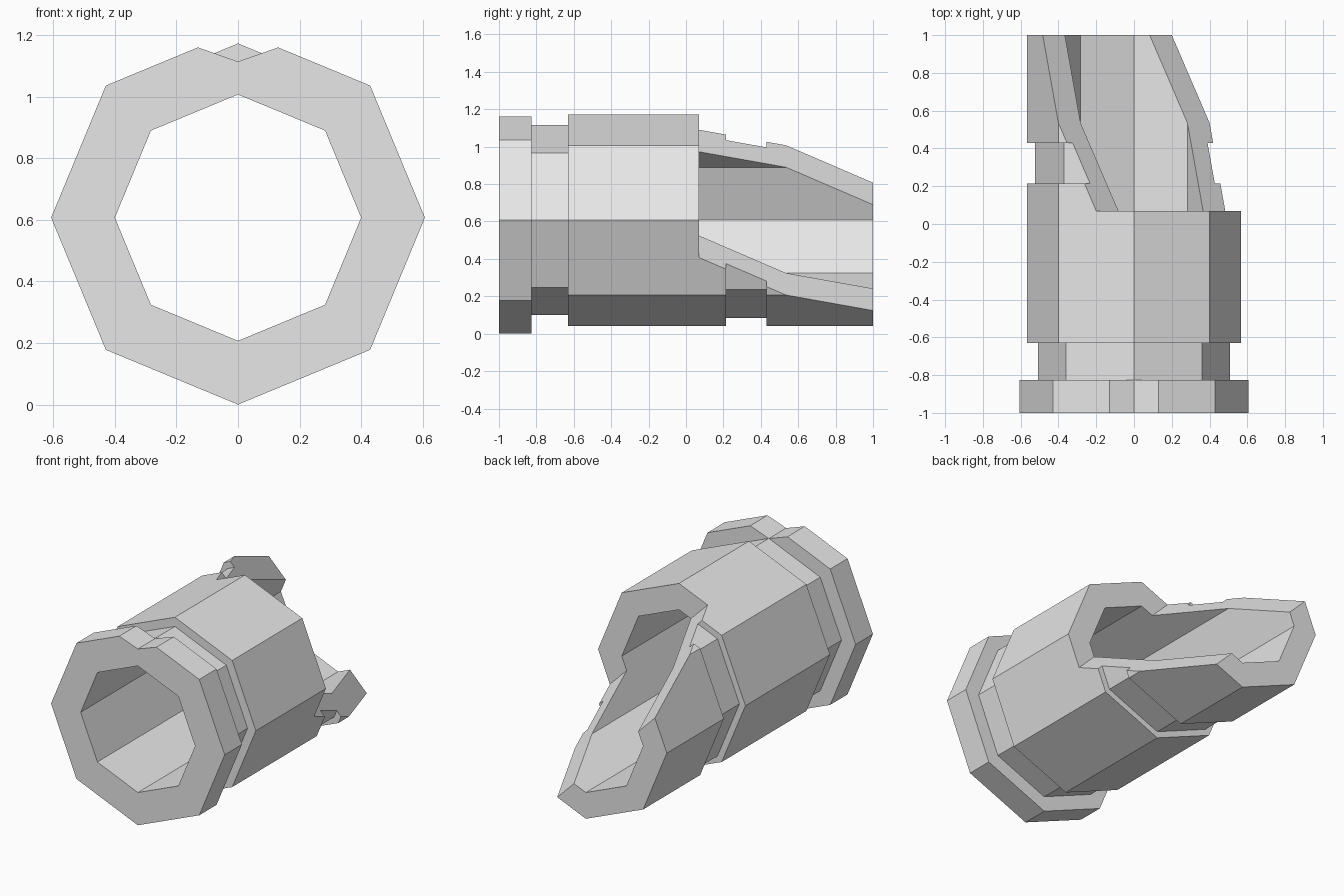
import bpy, bmesh, math
from mathutils import Vector

if "Cube" in bpy.data.objects:
    bpy.data.objects.remove(bpy.data.objects["Cube"])

CZ = 0.607          # height of the tube axis
SIDES = 8

grey = bpy.data.materials.new("light grey")
grey.diffuse_color = (0.8, 0.8, 0.8, 1)
grey.use_nodes = True
grey.node_tree.nodes["Principled BSDF"].inputs["Base Color"].default_value = grey.diffuse_color


def finish(name, bm):
    bmesh.ops.recalc_face_normals(bm, faces=bm.faces)
    me = bpy.data.meshes.new(name)
    bm.to_mesh(me)
    bm.free()
    me.materials.append(grey)
    ob = bpy.data.objects.new(name, me)
    bpy.context.collection.objects.link(ob)
    return ob


def revolve(name, profile):
    """Closed (radius, y) profile swept in eight flat steps around the y axis."""
    bm = bmesh.new()
    rows = []
    for i in range(SIDES):
        a = 2 * math.pi * i / SIDES
        rows.append([bm.verts.new((r * math.cos(a), y, CZ + r * math.sin(a)))
                     for r, y in profile])
    n = len(profile)
    for i in range(SIDES):
        p, q = rows[i], rows[(i + 1) % SIDES]
        for j in range(n):
            k = (j + 1) % n
            bm.faces.new((p[j], p[k], q[k], q[j]))
    return finish(name, bm)


def prism(name, points, offset):
    """Outline of 3D points extruded along an offset."""
    bm = bmesh.new()
    a = [bm.verts.new(p) for p in points]
    b = [bm.verts.new(Vector(p) + Vector(offset)) for p in points]
    bm.faces.new(a)
    bm.faces.new(b[::-1])
    for i in range(len(a)):
        k = (i + 1) % len(a)
        bm.faces.new((a[i], b[i], b[k], a[k]))
    ob = finish(name, bm)
    ob.hide_render = True
    return ob


def cut(target, cutter):
    mod = target.modifiers.new(cutter.name, 'BOOLEAN')
    mod.operation = 'DIFFERENCE'
    mod.solver = 'EXACT'
    mod.object = cutter
    bpy.context.view_layer.objects.active = target
    bpy.ops.object.modifier_apply(modifier=mod.name)
    bpy.data.objects.remove(cutter)


# Hollow octagonal connector: front flange, neck, barrel, rear groove, tip
connector = revolve("connector_shell", [
    (0.4, -1), (0.607, -1), (0.607, -0.827), (0.508, -0.827), (0.508, -0.63),
    (0.566, -0.63), (0.566, 0.215), (0.524, 0.215), (0.524, 0.43),
    (0.566, 0.43), (0.566, 1), (0.4, 1)])

# Slanted rear cut, leaving a scoop toward the lower left
s = math.sqrt(0.5)
outline = [(-1, 0.07), (-0.2, 0.07), (0.243, 1.1), (-1, 1.1)]
cut(connector, prism("scoop_cutter",
                     [(-s * u - s * 2, y, CZ - s * u + s * 2) for u, y in outline],
                     (4 * s, 0, -4 * s)))

# V-shaped key notch on top of the front flange
cut(connector, prism("key_notch_cutter",
                     [(0, -1.1, 1.114), (0.26, -1.1, 1.206), (0.26, -1.1, 1.4),
                      (-0.26, -1.1, 1.4), (-0.26, -1.1, 1.206)],
                     (0, 0.273, 0)))
